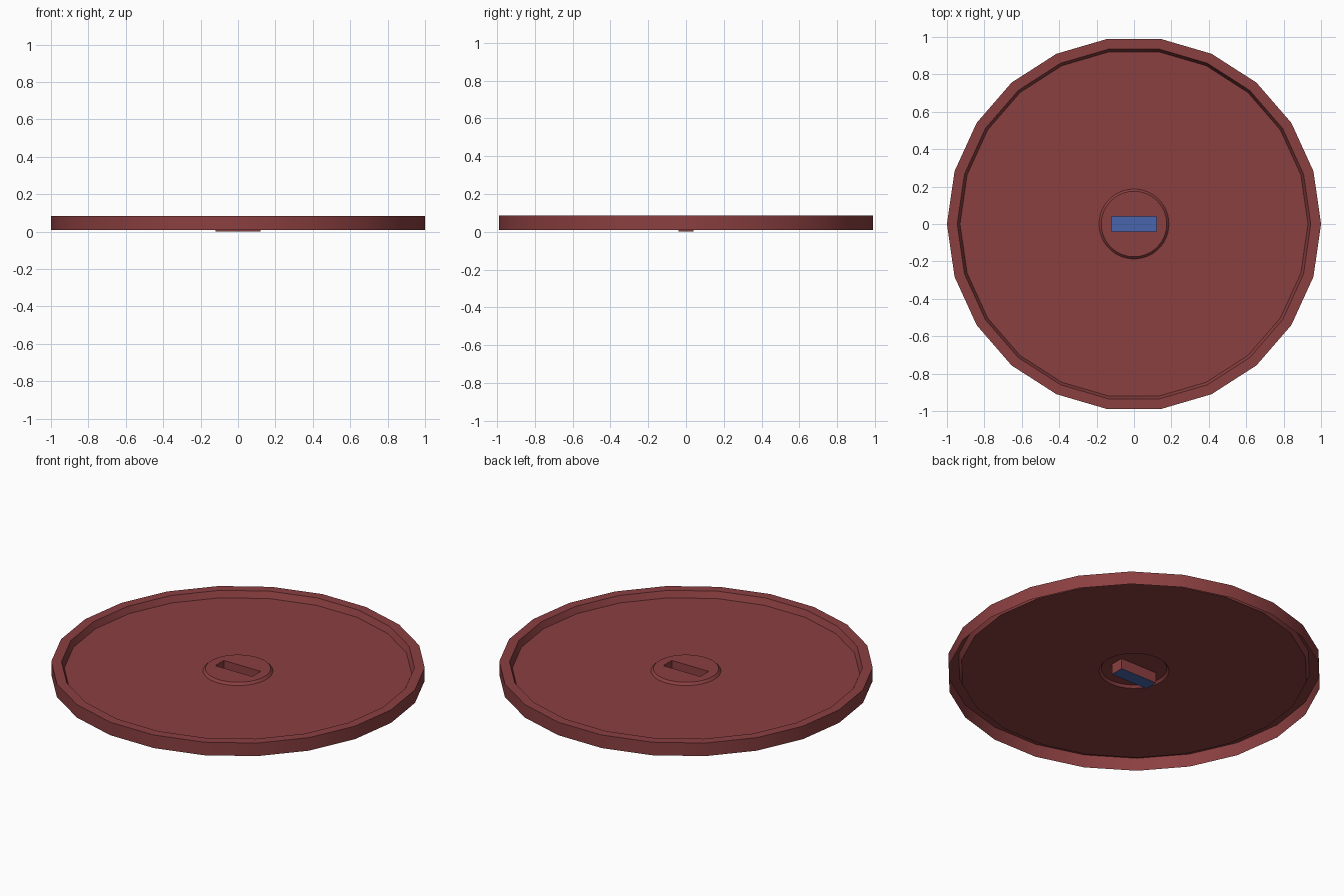
import bpy, bmesh, math

if "Cube" in bpy.data.objects:
    bpy.data.objects.remove(bpy.data.objects["Cube"])


def material(name, rgb):
    m = bpy.data.materials.new(name)
    m.diffuse_color = (*rgb, 1)
    m.use_nodes = True
    m.node_tree.nodes["Principled BSDF"].inputs["Base Color"].default_value = m.diffuse_color
    return m


def ring(bm, n, r, z):
    vs = [bm.verts.new((r * math.cos(2 * math.pi * i / n),
                        r * math.sin(2 * math.pi * i / n), z)) for i in range(n)]
    return vs


def rect(bm, x, y, z):
    return [bm.verts.new((sx * x, sy * y, z))
            for sx, sy in ((1, 1), (-1, 1), (-1, -1), (1, -1))]


def wall(bm, a, b):
    # quads between two loops with equal counts
    n = len(a)
    for i in range(n):
        bm.faces.new((a[i], a[(i + 1) % n], b[(i + 1) % n], b[i]))


def fill(bm, outer, inner):
    # flat sheet between two loops of differing counts
    edges = []
    for loop in (outer, inner):
        for i in range(len(loop)):
            pair = (loop[i], loop[(i + 1) % len(loop)])
            edges.append(bm.edges.get(pair) or bm.edges.new(pair))
    bmesh.ops.triangle_fill(bm, edges=edges, use_beauty=True, use_dissolve=False)


def finish(bm, name, mat):
    bmesh.ops.recalc_face_normals(bm, faces=bm.faces[:])
    bm.normal_update()
    if sum(f.normal.z * f.calc_area() for f in bm.faces) < 0:
        bmesh.ops.reverse_faces(bm, faces=bm.faces[:])
    me = bpy.data.meshes.new(name)
    bm.to_mesh(me)
    bm.free()
    me.materials.append(mat)
    ob = bpy.data.objects.new(name, me)
    bpy.context.collection.objects.link(ob)
    return ob


red = material("red", (0.26, 0.05, 0.052))
blue = material("blue", (0.065, 0.13, 0.42))
SLOT_X, SLOT_Y = 0.12, 0.04

# Pressed lid: open-bottomed rim, recessed panel, raised hub, slot walls
bm = bmesh.new()
rim = [ring(bm, 22, r, z) for r, z in
       ((1.0, 0.008), (1.0, 0.085), (0.945, 0.085), (0.93, 0.048))]
for a, b in zip(rim, rim[1:]):
    wall(bm, a, b)
hub_base = ring(bm, 44, 0.187, 0.048)
hub_top = ring(bm, 44, 0.175, 0.062)
wall(bm, hub_base, hub_top)
fill(bm, rim[-1], hub_base)
slot_top = rect(bm, SLOT_X, SLOT_Y, 0.062)
slot_low = rect(bm, SLOT_X, SLOT_Y, 0.0)
fill(bm, hub_top, slot_top)
wall(bm, slot_top, slot_low)
lid = finish(bm, "lid", red)

# Blue floor closing the slot
bm = bmesh.new()
bm.faces.new(rect(bm, SLOT_X, SLOT_Y, 0.0))
finish(bm, "slot_floor", blue)

# Soft shading round the rim, crisp at the corners
bpy.context.view_layer.objects.active = lid
lid.select_set(True)
bpy.ops.object.shade_smooth_by_angle(angle=math.radians(30))
